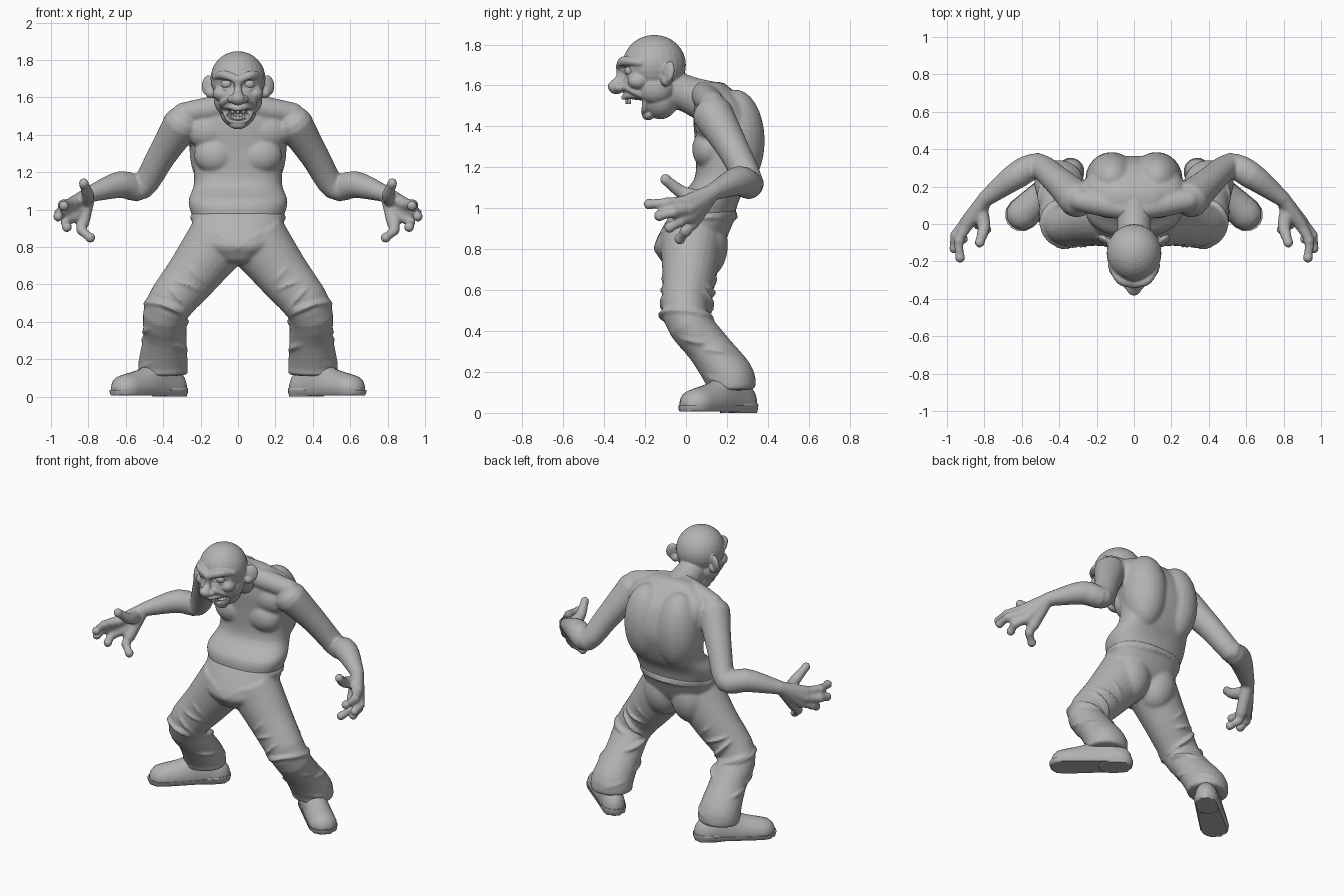
import bpy, bmesh, math
from mathutils import Vector as V, Matrix

cube = bpy.data.objects.get("Cube")
if cube:
    bpy.data.objects.remove(cube)

colour = (.45, .45, .45, 1)
grey = bpy.data.materials.new("clay grey")
grey.use_nodes = True
grey.diffuse_color = colour
grey.node_tree.nodes["Principled BSDF"].inputs["Base Color"].default_value = colour
X, Y, Z = V((1, 0, 0)), V((0, 1, 0)), V((0, 0, 1))


def spline(points, steps=4):
    """Smooth path through vectors of any length."""
    p = [points[0] * 2 - points[1]] + points + [points[-1] * 2 - points[-2]]
    out = []
    for a, b, c, d in zip(p, p[1:], p[2:], p[3:]):
        for i in range(steps):
            t = i / steps
            out.append(b + (c - a) * (t / 2) + (a * 2 - b * 5 + c * 4 - d) * (t * t / 2)
                       + (b * 3 - a - c * 3 + d) * (t ** 3 / 2))
    return out + [points[-1]]


def sides(points):
    """Parts off the centre line are built on both sides."""
    return (1, -1) if any(p[0] for p in points) else (1,)


def arc(start, end, bulge=V((0, 0, 0))):
    return [start, start.lerp(end, .5) + bulge, end]


def tube(bm, points, radii, widths=None, ref=None, flat=False, power=2, cap=.8, segments=24):
    """Lofted limb: radii run along ref, widths across it."""
    path = spline([V((*p, r, w)) for p, r, w in zip(points, radii, widths or radii)])
    if ref is None:
        span = path[-1].to_3d() - path[0].to_3d()
        ref = min((X, Y, Z), key=lambda axis: abs(span.dot(axis)))
    rings = []
    for i, q in enumerate(path):
        along = path[min(i + 1, len(path) - 1)].to_3d() - path[max(i - 1, 0)].to_3d()
        rings.append((q.to_3d(), Z if flat else along.normalized(), q[3], q[4]))

    def rounded(ring, sign):
        centre, along, r, w = ring
        reach = along * sign * min(r, w) * cap
        angles = [math.radians(a) for a in (30, 60, 80)]
        return [(centre + reach * math.sin(a), along, r * math.cos(a), w * math.cos(a)) for a in angles]

    rings = rounded(rings[0], -1)[::-1] + rings + rounded(rings[-1], 1)
    for side in sides(points):
        loops = []
        for centre, along, r, w in rings:
            a = (ref - along * along.dot(ref)).normalized()
            b = along.cross(a)
            loop = []
            for j in range(segments):
                angle = math.tau * j / segments
                u, v = math.cos(angle), math.sin(angle)
                m = (abs(u) ** power + abs(v) ** power) ** (-1 / power)
                p = centre + a * (r * u * m) + b * (w * v * m)
                loop.append(bm.verts.new((p.x * side, p.y, p.z)))
            loops.append(loop)
        for low, high in zip(loops, loops[1:]):
            for j in range(segments):
                bm.faces.new((low[j - 1], low[j], high[j], high[j - 1]))
        bm.faces.new(loops[0])
        bm.faces.new(loops[-1])


def trunk(bm, rows):
    """Upright body from rows of height, centre depth, half depth, half width."""
    heights, centres, depths, widths = zip(*rows)
    tube(bm, [(0, y, z) for y, z in zip(centres, heights)], depths, widths,
         ref=Y, flat=True, power=2.4, cap=.3, segments=40)


def blob(bm, centre, size, axis=Z):
    """Ellipsoid whose third size lies along axis."""
    turn = axis.to_track_quat('Z', 'Y').to_matrix().to_4x4() if axis != Z else Matrix()
    shape = Matrix.Translation(centre) @ turn @ Matrix.Diagonal((*size, 1))
    for side in sides([centre]):
        bmesh.ops.create_uvsphere(bm, u_segments=24, v_segments=16, radius=1,
                                  matrix=Matrix.Diagonal((side, 1, 1, 1)) @ shape)


def clamp_height(bm, low, high):
    for v in bm.verts:
        v.co.z = min(max(v.co.z, low), high)


def finish(bm, name, voxel=None, cutter=None, rounds=3):
    """Make the object, fusing overlapping forms when a voxel size is given."""
    bmesh.ops.recalc_face_normals(bm, faces=bm.faces)
    mesh = bpy.data.meshes.new(name)
    bm.to_mesh(mesh)
    bm.free()
    mesh.shade_smooth()
    mesh.materials.append(grey)
    ob = bpy.data.objects.new(name, mesh)
    bpy.context.collection.objects.link(ob)
    if voxel:
        fuse = ob.modifiers.new("Fuse", 'REMESH')
        fuse.mode, fuse.voxel_size, fuse.use_smooth_shade = 'VOXEL', voxel, True
    if cutter:
        carve = ob.modifiers.new("Carve", 'BOOLEAN')
        carve.operation, carve.object, carve.solver = 'DIFFERENCE', cutter, 'EXACT'
    if voxel:
        soften = ob.modifiers.new("Soften", 'SMOOTH')
        soften.factor, soften.iterations = .5, rounds
    return ob


# Landmarks of the pose
shoulder, elbow, wrist = V((.3, .13, 1.46)), V((.515, .31, 1.12)), V((.8, .13, 1.08))
neck = V((.03, .08, 1.56))
hip, knee, ankle = V((.1, .03, .84)), V((.38, 0, .47)), V((.4, .21, .18))
heel, toe = V((.34, .28, .04)), V((.6, .05, .04))

# Bare trunk with sagging chest, belly roll, and a back split by the spine
bm = bmesh.new()
trunk(bm, [(.93, .08, .15, .23), (1.04, .1, .16, .265), (1.14, .18, .14, .235), (1.3, .205, .16, .245),
           (1.45, .185, .15, .27), (1.54, .16, .11, .25), (1.6, .14, .06, .14)])
blob(bm, V((.12, .11, 1.29)), (.115, .08, .1))
blob(bm, V((.15, .12, 1.42)), (.13, .08, .1))
blob(bm, V((0, .07, 1.03)), (.26, .11, .04))
blob(bm, V((.12, .24, 1.33)), (.14, .145, .25))
tube(bm, arc(neck, shoulder + Z * .05), (.06, .065, .06))

# Arms
tube(bm, [shoulder, *arc(shoulder, elbow, Y * .01)[1:], elbow.lerp(wrist, .4) + V((0, .02, .03)), wrist],
     (.1, .078, .068, .072, .042))
blob(bm, elbow + Y * .025, (.045, .045, .06))

# Hands: four fingers fanned from index to little, then the thumb
for i in range(4):
    f = i / 3
    fan = X * math.sin(math.pi * f)
    knuckle = V((.89, 0, 1.03)).lerp(V((.83, .03, .93)), f) + fan * .03
    reach = V((.04, -.18, -.01)).lerp(V((-.04, -.06, -.08)), f) + fan * .06
    curve = arc(knuckle, knuckle + reach, X * .025)
    tube(bm, [wrist, knuckle], (.04, .036), segments=14)
    tube(bm, curve, (.033, .026, .023), segments=14)
    for joint, size in zip(curve, (.036, .03, .028)):
        blob(bm, joint, (size, size, size))
thumb = arc(V((.82, .07, 1.05)), V((.825, -.1, 1.14)), V((-.02, 0, -.02)))
tube(bm, thumb, (.042, .034, .025), segments=14)
blob(bm, thumb[-1], (.027, .027, .03))
finish(bm, "upper_body", .009, rounds=6)

# Face landmarks
skull, eye = V((0, -.155, 1.7)), V((.06, -.27, 1.672))
brow, temple = V((0, -.32, 1.69)), V((.125, -.22, 1.71))
nose_tip, corner = V((0, -.345, 1.59)), V((.08, -.2, 1.545))
upper_lip, lower_lip = V((0, -.3, 1.54)), V((0, -.205, 1.47))

# Mouth and eye socket cutter
bm = bmesh.new()
blob(bm, upper_lip.lerp(lower_lip, .5), (.065, .115, .03))
blob(bm, eye - Y * .045, (.037, .035, .024))
cutter = finish(bm, "face_cutter")
cutter.hide_render = cutter.hide_viewport = True

# Head: skull, muzzle, jaw, cheeks, brow, nose, lips, ears and neck
bm = bmesh.new()
blob(bm, skull, (.147, .155, .147))
blob(bm, V((0, -.22, 1.605)), (.105, .095, .085))
blob(bm, V((0, -.125, 1.535)), (.1, .09, .1))
blob(bm, V((.07, -.15, 1.59)), (.06, .09, .08))
blob(bm, lower_lip + V((0, .02, -.015)), (.05, .03, .025))
blob(bm, V((.09, -.235, 1.62)), (.045, .05, .04))
tube(bm, arc(brow, temple, V((.01, -.03, .02))), (.024, .024, .018))
tube(bm, arc(brow, nose_tip, Y * .01), (.022, .02, .04))
blob(bm, nose_tip + V((.032, .02, 0)), (.024, .028, .022))
tube(bm, arc(nose_tip + V((.035, .035, .01)), corner, X * .025), (.014, .018, .016))
tube(bm, arc(upper_lip, corner, V((.01, -.02, .01))), (.018, .016, .014))
tube(bm, arc(lower_lip, corner, V((.01, 0, -.025))), (.015, .015, .013))
tube(bm, arc(eye + V((-.04, -.01, -.03)), eye + V((.05, .03, -.02)), Y * -.02), (.01, .012, .012))
blob(bm, V((.16, -.085, 1.665)), (.04, .055, .02), V((.7, -1, .2)))
blob(bm, V((.145, -.095, 1.625)), (.03, .03, .03))
tube(bm, arc(V((0, -.1, 1.6)), V((0, .13, 1.51))), (.09, .09, .11))
finish(bm, "head", .006, cutter)

bm = bmesh.new()
blob(bm, eye, (.032, .03, .028))
finish(bm, "eyes")

# Sparse teeth and tongue
bm = bmesh.new()
for lip, up in ((upper_lip, -.015), (lower_lip, .02)):
    for i in (-1, 0, 1):
        place = lip + V((i * .03, abs(i) * .015 + .01, up))
        bmesh.ops.create_cube(bm, size=1, matrix=Matrix.Translation(place) @ Matrix.Diagonal((.015, .012, .03, 1)))
blob(bm, lower_lip + V((0, .04, .017)), (.035, .04, .015))
finish(bm, "teeth_and_tongue")

# Trousers: hips, seat and bent legs
bm = bmesh.new()
trunk(bm, [(.74, -.01, .11, .11), (.81, .01, .165, .205), (.9, .05, .168, .24), (.98, .09, .16, .25)])
blob(bm, hip + V((0, .05, -.02)), (.13, .125, .17))
radii = (.155, .13, .11, .105, .12, .12)
tube(bm, [hip, *arc(hip, knee)[1:], knee.lerp(ankle, .5), ankle, ankle + V((0, .01, -.06))],
     radii, [r * 1.1 for r in radii], ref=Y, cap=.1)

# Cloth folds, groin crease and waistband
for i in range(4):
    tilt = X * (.25 if i % 2 else -.25)
    blob(bm, knee.lerp(ankle, i / 3), (.135, .13, .03), Z + tilt + Y * .15)
    blob(bm, hip.lerp(knee, .5 + i / 6), (.14, .122, .02), hip - knee + tilt / 2)
tube(bm, arc(V((0, -.14, .8)), V((.21, -.02, .93)), Y * -.03), (.02, .02, .02))
blob(bm, V((0, .085, .955)), (.262, .172, .022))
finish(bm, "trousers", .009, rounds=6)

# Shoes: rounded uppers, soles and heel blocks
bm = bmesh.new()
tube(bm, [heel.lerp(toe, i / 3) for i in range(4)], (.1, .16, .11, .08), (.07, .075, .084, .086), ref=Z, cap=1)
clamp_height(bm, .03, 1)
finish(bm, "shoe_uppers")
for name, end, low, high in (("shoe_soles", toe, .006, .036), ("shoe_heels", heel.lerp(toe, .2), 0, .045)):
    bm = bmesh.new()
    tube(bm, [heel, end], (.1, .1), (.075, .09 if end == toe else .075), ref=Z, cap=1)
    clamp_height(bm, low, high)
    part = finish(bm, name)
    bpy.context.view_layer.objects.active = part
    part.select_set(True)
    bpy.ops.object.shade_smooth_by_angle(angle=math.radians(40))
    part.select_set(False)
